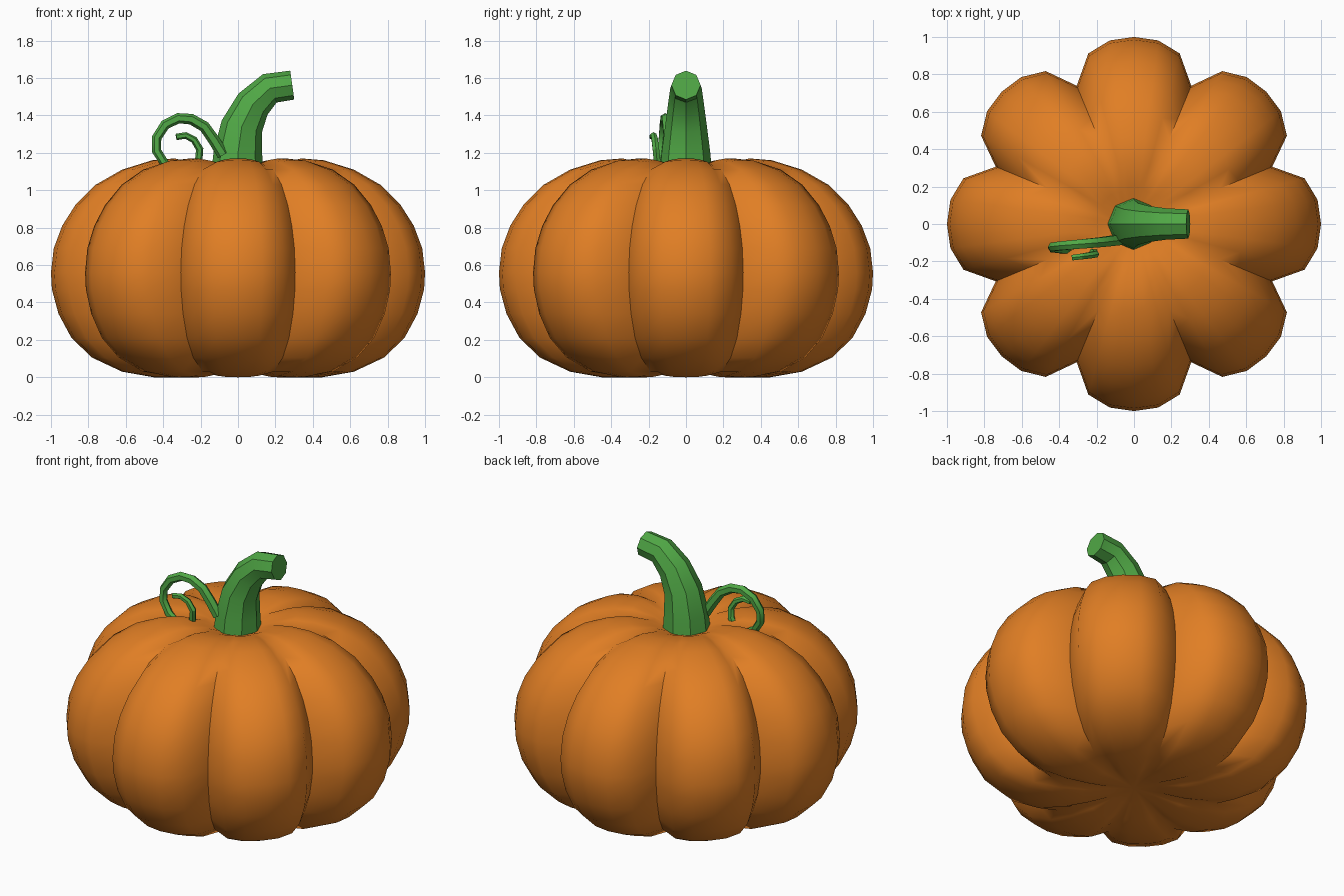
import bpy, math
from mathutils import Vector

if "Cube" in bpy.data.objects:
    bpy.data.objects.remove(bpy.data.objects["Cube"], do_unlink=True)


def material(name, rgb):
    m = bpy.data.materials.new(name)
    m.use_nodes = True
    color = (*rgb, 1)
    m.diffuse_color = color
    m.node_tree.nodes["Principled BSDF"].inputs["Base Color"].default_value = color
    return m


def make_object(name, verts, faces, mat, angle):
    mesh = bpy.data.meshes.new(name)
    mesh.from_pydata(verts, [], faces)
    mesh.materials.append(mat)
    obj = bpy.data.objects.new(name, mesh)
    bpy.context.collection.objects.link(obj)
    bpy.ops.object.select_all(action='DESELECT')
    obj.select_set(True)
    bpy.context.view_layer.objects.active = obj
    bpy.ops.object.shade_smooth_by_angle(angle=math.radians(angle))
    return obj


def bridge(rings, sides):
    """Quads joining consecutive rings of vertices."""
    return [(a * sides + i, a * sides + (i + 1) % sides,
             (a + 1) * sides + (i + 1) % sides, (a + 1) * sides + i)
            for a in range(rings - 1) for i in range(sides)]


def tube(name, path, sides, mat):
    """Tapered tube along (x, y, z, radius) points, bending in the xz plane."""
    verts = []
    for k, (x, y, z, r) in enumerate(path):
        before, after = path[max(k - 1, 0)], path[min(k + 1, len(path) - 1)]
        tangent = (Vector(after[:3]) - Vector(before[:3])).normalized()
        normal = tangent.cross(Vector((0, 1, 0))).normalized()
        side = tangent.cross(normal)
        for i in range(sides):
            a = math.tau * i / sides
            verts.append(Vector((x, y, z)) + r * (math.cos(a) * normal + math.sin(a) * side))
    faces = bridge(len(path), sides)
    faces.append(tuple(reversed(range(sides))))
    faces.append(tuple(range(len(verts) - sides, len(verts))))
    return make_object(name, verts, faces, mat, 30)


orange = material("pumpkin orange", (0.75, 0.21, 0.018))
green = material("stem green", (0.08, 0.39, 0.06))

# Pumpkin body: ridge profile (radius, height), pinched into eight lobes
profile = [(.15, .03), (.3, .0), (.45, .0), (.62, .03), (.78, .105), (.89, .21),
           (.96, .34), (.995, .47), (1, .56), (.985, .69), (.94, .81), (.87, .92),
           (.76, 1.03), (.62, 1.11), (.46, 1.16), (.34, 1.17), (.2, 1.14), (.1, 1.1)]
pinch = [0, .01, .056, .2, .056, .01]
sides = 8 * len(pinch)
verts = []
for radius, height in profile:
    fade = min(1, radius / .6)
    sink = 1 if .25 < radius < .6 else 0
    for i in range(sides):
        p = pinch[i % len(pinch)]
        a = math.tau * i / sides
        r = radius * (1 - p * fade)
        z = height + sink * p * (.15 if height < .5 else -.15)
        verts.append((r * math.cos(a), r * math.sin(a), z))
faces = bridge(len(profile), sides)
bottom, top = len(verts), len(verts) + 1
verts += [(0, 0, .045), (0, 0, 1.08)]
last = (len(profile) - 1) * sides
for i in range(sides):
    j = (i + 1) % sides
    faces += [(j, i, bottom), (last + i, last + j, top)]
make_object("pumpkin_body", verts, faces, orange, 55)

# Bent eight-sided stem
tube("stem", [(-.005, 0, 1.06, .142), (0, 0, 1.2, .13), (.02, 0, 1.34, .112),
              (.08, 0, 1.46, .096), (.17, 0, 1.545, .084), (.29, 0, 1.562, .078)],
     8, green)

# Curling tendril, thinner toward its tip
curl = [(-.08, 1.19), (-.13, 1.27), (-.18, 1.34), (-.25, 1.38), (-.32, 1.385),
        (-.39, 1.35), (-.435, 1.28), (-.435, 1.21), (-.39, 1.14), (-.32, 1.10),
        (-.25, 1.11), (-.21, 1.16), (-.205, 1.22), (-.235, 1.27), (-.28, 1.293), (-.33, 1.285)]
steps = len(curl) - 1
tube("tendril", [(x, -.085 - .095 * k / steps, z, .032 - .015 * k / steps)
                 for k, (x, z) in enumerate(curl)], 6, green)
